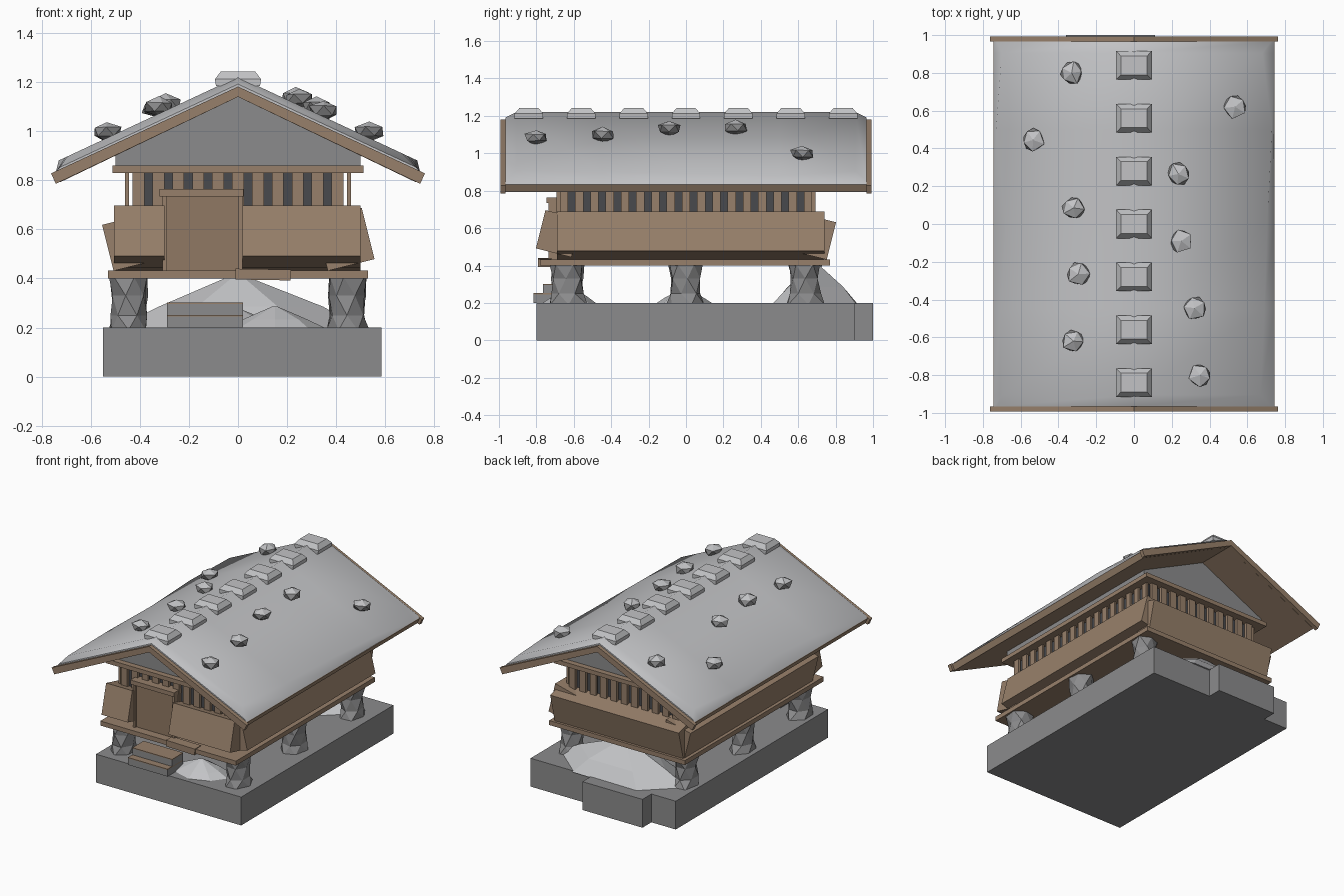
import bpy, bmesh, math, random
from mathutils import Vector, Matrix

random.seed(4)
cube = bpy.data.objects.get("Cube")
if cube:
    bpy.data.objects.remove(cube, do_unlink=True)


def material(name, rgb):
    m = bpy.data.materials.new(name)
    m.use_nodes = True
    m.diffuse_color = (*rgb, 1)
    m.node_tree.nodes["Principled BSDF"].inputs["Base Color"].default_value = (*rgb, 1)
    return m


WOOD = material("brown wood", (.31, .215, .145))
DOOR = material("door wood", (.28, .19, .125))
STONE = material("grey stone", (.26, .26, .265))
SLATE = material("light roof stone", (.54, .545, .56))
DARK = material("dark gap", (.065, .067, .075))


def finish(name, bm, mat):
    bmesh.ops.recalc_face_normals(bm, faces=bm.faces)
    me = bpy.data.meshes.new(name)
    bm.to_mesh(me)
    bm.free()
    me.materials.append(mat)
    ob = bpy.data.objects.new(name, me)
    bpy.context.collection.objects.link(ob)
    return ob


def box(name, x, y, z, mat, rot=(0, 0, 0)):
    """Box from (min, max) pairs, turned about its own centre."""
    bm = bmesh.new()
    bmesh.ops.create_cube(bm, size=1)
    for v in bm.verts:
        v.co = [c * (r[1] - r[0]) for c, r in zip(v.co, (x, y, z))]
    ob = finish(name, bm, mat)
    ob.location = [sum(r) / 2 for r in (x, y, z)]
    ob.rotation_euler = [math.radians(a) for a in rot]
    return ob


def loft(name, rings, mat, triangles=False):
    """Skin closed rings of equal length and cap both ends."""
    bm = bmesh.new()
    vs = [[bm.verts.new(p) for p in ring] for ring in rings]
    n = len(rings[0])
    for a, b in zip(vs, vs[1:]):
        for i in range(n):
            j = (i + 1) % n
            bm.faces.new((a[i], a[j], b[j], b[i]))
    bm.faces.new(vs[0])
    bm.faces.new(vs[-1])
    if triangles:
        bmesh.ops.triangulate(bm, faces=bm.faces)
    return finish(name, bm, mat)


def prism(name, profile, y0, y1, mat):
    return loft(name, [[(x, y, z) for x, z in profile] for y in (y0, y1)], mat)


def chevron(half, top, eave, thick):
    return [(-half, eave), (0, top), (half, eave),
            (half - .02, eave - thick), (0, top - thick), (-half + .02, eave - thick)]


def mound(name, c, rx, ry, h, sides=8):
    """Low faceted heap with an off-round base."""
    rings = []
    for scale, z in ((1, 0), (.64, .42), (.06, 1)):
        ring = []
        for i in range(sides):
            a = math.tau * i / sides
            r = scale * random.uniform(.93, 1.03)
            ring.append((c[0] + rx * r * math.cos(a), c[1] + ry * r * math.sin(a), c[2] + h * z))
        rings.append(ring)
    return loft(name, rings, SLATE)


# Stone platform with a rear landing
box("platform", (-.55, .585), (-.8, .9), (0, .2), STONE)
box("rear_landing", (-.36, .11), (.88, 1), (0, .2), STONE)

# Heaps on the platform
mound("rear_mound", (0, .69, .195), .53, .27, .215, 6)
mound("front_mound", (.15, -.62, .195), .21, .15, .09)
mound("middle_mound", (0, -.01, .195), .2, .165, .08)

# Rough twisted stone pillars
for sx in (-1, 1):
    for py in (-.635, -.005, .635):
        rings = []
        twist = random.random()
        for z, r, stretch in ((.19, .092, 1.25), (.25, .078, 1.05), (.33, .08, 1), (.405, .088, 1)):
            twist += .45
            ring = []
            for i in range(6):
                a = math.tau * i / 6 + twist
                q = r * random.uniform(.9, 1.1)
                ring.append((sx * .445 + q * math.cos(a) * .92, py + q * math.sin(a) * stretch, z))
            rings.append(ring)
        loft("pillar", rings, STONE, triangles=True)

# Entrance steps with wooden treads
for y0, z in ((-.815, .2), (-.765, .25)):
    box("step", (-.29, .02), (y0, -.64), (z, z + .046), STONE)
    box("step_tread", (-.29, .02), (y0, -.64), (z + .046, z + .052), WOOD)

# Floor and loose front plank
box("floor", (-.53, .53), (-.78, .77), (.4, .432), WOOD)
box("front_plank", (-.01, .215), (-.79, -.72), (.394, .438), WOOD, (0, 1, 0))

# Tilted heavy wall beams, the front one split by the doorway
for s, top in ((-1, .645), (1, .668)):
    box("side_wall", (s * .435 - .098, s * .435 + .098), (-.69, .74), (.452, top), WOOD, (0, -14, 0))
for x0, x1 in ((-.505, -.3), (.018, .5)):
    box("front_wall", (x0, x1), (-.78, -.584), (.465, .676), WOOD, (-14, 0, 0))
box("back_wall", (-.505, .5), (.584, .78), (.452, .658), WOOD, (-14, 0, 0))

# Door with frame, set between the front beams
box("door", (-.295, .005), (-.72, -.66), (.432, .735), DOOR)
for x in (-.308, 0):
    box("door_jamb", (x, x + .018), (-.735, -.66), (.432, .74), WOOD)
box("door_lintel", (-.32, .022), (-.745, -.66), (.735, .765), WOOD)

# Slatted upper wall
box("upper_wall_core", (-.43, .43), (-.665, .665), (.6, .83), DARK)
for s in (-1, 1):
    for i in range(11):
        x = (i - 5) * .081
        box("end_slat", (x - .024, x + .024), (s * .683 - .01, s * .683 + .01), (.66, .83), WOOD)
    for i in range(17):
        y = (i - 8) * .0815
        box("side_slat", (s * .453 - .008, s * .453 + .008), (y - .022, y + .022), (.66, .83), WOOD)

# Top beam and gable
box("top_beam", (-.512, .512), (-.74, .74), (.83, .86), WOOD)
prism("gable", [(-.5, .86), (-.5, .9), (0, 1.14), (.5, .9), (.5, .86)], -.7, .7, STONE)

# Wooden roof deck and barge boards
prism("roof_deck", chevron(.745, 1.18, .832, .04), -.965, .965, WOOD)
for s in (-1, 1):
    prism("barge_board", chevron(.762, 1.182, .828, .042), s * .965, s * .992, WOOD)

# Stone roof covering with a wavy shoulder along each eave
stations = [(-.965, .725, .725, .012), (-.905, .695, .67, .042), (-.45, .705, .69, .042),
            (0, .68, .705, .042), (.5, .73, .73, .042), (.905, .7, .68, .042), (.965, .725, .725, .012)]
rings = []
for y, left, right, lift in stations:
    def surface(x):
        return 1.18 - .467 * x + lift
    rings.append([(x, y, z) for x, z in ((-.742, .834), (-left, surface(left)), (0, surface(0)),
                                         (right, surface(right)), (.742, .834), (0, 1.17))])
covering = loft("roof_covering", rings, SLATE)
covering.data.shade_smooth()
covering.data.set_sharp_from_angle(angle=math.radians(62))

# Ridge stones
for i in range(-3, 4):
    rings = []
    for z, hx, hy in ((1.185, .09, .076), (1.212, .094, .076), (1.243, .07, .05)):
        rings.append([(a * hx, i * .28 + b * hy, z) for a, b in ((-1, -1), (1, -1), (1, 1), (-1, 1))])
    loft("ridge_stone", rings, SLATE)

# Loose rocks holding the roof down
spots = [(-.33, .8), (-.535, .445), (.535, .62), (.235, .265), (-.32, .085),
         (.25, -.09), (-.295, -.265), (.32, -.445), (-.32, -.62), (.35, -.8)]
for x, y in spots:
    bm = bmesh.new()
    bmesh.ops.create_icosphere(bm, subdivisions=1, radius=1)
    for v in bm.verts:
        k = random.uniform(.88, 1.14)
        v.co = Vector((v.co.x * .064, v.co.y * .064, v.co.z * .04)) * k
    bmesh.ops.rotate(bm, verts=bm.verts, matrix=Matrix.Rotation(random.random() * math.tau, 3, 'Z'))
    rock = finish("roof_rock", bm, STONE)
    rock.location = (x, y, 1.222 - .467 * abs(x) + .026)
    rock.data.materials.append(SLATE)
    for f in rock.data.polygons:
        if f.normal.z > .6:
            f.material_index = 1
